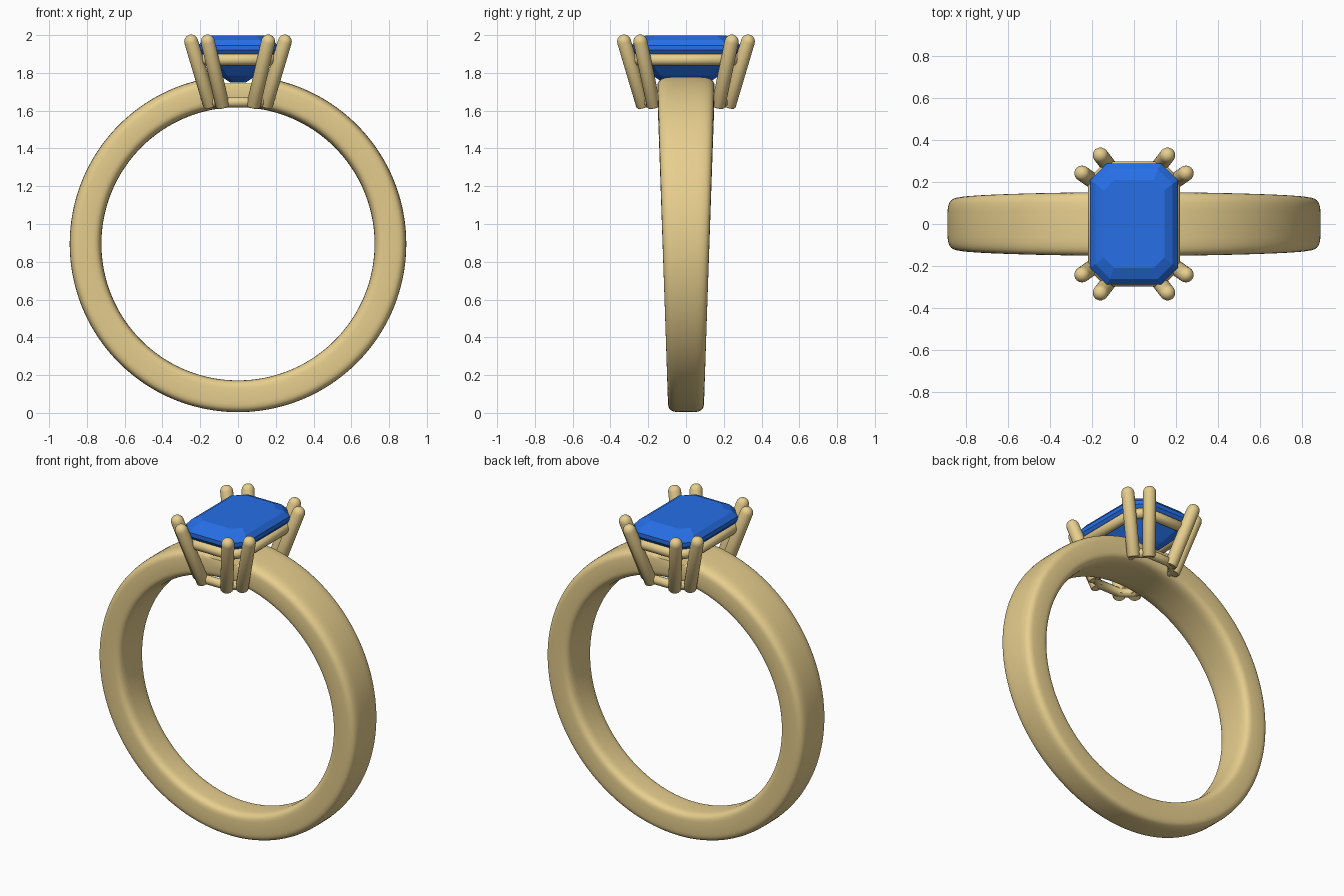
import bpy, bmesh
from math import sin, cos, pi, radians, copysign
from mathutils import Vector

if "Cube" in bpy.data.objects:
    bpy.data.objects.remove(bpy.data.objects["Cube"])


def material(name, color):
    m = bpy.data.materials.new(name)
    m.diffuse_color = color
    m.use_nodes = True
    m.node_tree.nodes["Principled BSDF"].inputs["Base Color"].default_value = m.diffuse_color
    return m


GOLD = material("gold", (0.80, 0.62, 0.27, 1))
BLUE = material("blue_gem", (0.02, 0.16, 0.80, 1))


def loft(name, rings, mat, closed=False, smooth=None):
    """Skin a list of point rings; cap the ends unless closed."""
    bm = bmesh.new()
    vr = [[bm.verts.new(p) for p in r] for r in rings]
    n = len(vr[0])
    pairs = list(zip(vr, vr[1:])) + ([(vr[-1], vr[0])] if closed else [])
    for a, b in pairs:
        for i in range(n):
            j = (i + 1) % n
            bm.faces.new((a[i], a[j], b[j], b[i]))
    if not closed:
        bm.faces.new(vr[0])
        bm.faces.new(vr[-1])
    bmesh.ops.recalc_face_normals(bm, faces=bm.faces[:])
    me = bpy.data.meshes.new(name)
    bm.to_mesh(me)
    bm.free()
    ob = bpy.data.objects.new(name, me)
    bpy.context.collection.objects.link(ob)
    me.materials.append(mat)
    if smooth:
        bpy.ops.object.select_all(action='DESELECT')
        ob.select_set(True)
        bpy.context.view_layer.objects.active = ob
        bpy.ops.object.shade_smooth_by_angle(angle=radians(smooth))
    return ob


def octagon(pa, pb, z):
    """Cut-corner rectangle through mirrored corner points pa and pb."""
    (ax, ay), (bx, by) = pa, pb
    return [Vector((x, y, z)) for x, y in (
        (ax, ay), (bx, by), (-bx, by), (-ax, ay),
        (-ax, -ay), (-bx, -by), (bx, -by), (ax, -ay))]


# Tapered band: rounded-rectangle section swept round, wider at the top
CZ, RM, HT = 0.895, 0.807, 0.084
rings = []
for i in range(192):
    a = 2 * pi * i / 192
    hw = 0.124 + 0.028 * sin(a)
    ring = []
    for k in range(40):
        t = 2 * pi * k / 40
        r = RM + HT * copysign(abs(cos(t)) ** 0.45, cos(t))
        y = hw * copysign(abs(sin(t)) ** 0.45, sin(t))
        x, z = r * cos(a), CZ + r * sin(a)
        if abs(x) < 0.11:          # flat seat under the gem
            z = min(z, 1.745)
        ring.append((x, y, z))
    rings.append(ring)
loft("band", rings, GOLD, closed=True, smooth=40)

# Emerald-cut gem: half width, half depth, corner cut, height
steps = [(0.04, 0.12, 0.02, 1.748), (0.095, 0.175, 0.04, 1.785),
         (0.16, 0.24, 0.06, 1.85), (0.21, 0.29, 0.08, 1.92),
         (0.21, 0.29, 0.08, 1.945), (0.185, 0.262, 0.07, 1.975),
         (0.145, 0.21, 0.05, 1.998)]
loft("gem", [octagon((w, d - c), (w - c, d), z) for w, d, c, z in steps], BLUE)


def prong(name, base, tip, r=0.037):
    base, tip = Vector(base), Vector(tip)
    axis = (tip - base).normalized()
    u = axis.cross(Vector((0, 1, 0))).normalized()
    v = axis.cross(u)
    length = (tip - base).length
    prof = [(0, r * 0.85), (0.008, r), (length, r)]
    prof += [(length + r * sin(radians(d)), r * cos(radians(d)))
             for d in (20, 40, 60, 75, 87)]
    loft(name, [[base + axis * h + (u * cos(t) + v * sin(t)) * q
                 for t in [2 * pi * k / 24 for k in range(24)]]
                for h, q in prof], GOLD, smooth=50)


# Four pairs of leaning prongs
for sx, px in ((1, "right"), (-1, "left")):
    for sy, py in ((1, "back"), (-1, "front")):
        prong(f"side_prong_{py}_{px}", (sx * 0.145, sy * 0.17, 1.62),
              (sx * 0.248, sy * 0.242, 1.966))
        prong(f"end_prong_{py}_{px}", (sx * 0.08, sy * 0.225, 1.62),
              (sx * 0.16, sy * 0.328, 1.966))


def rail(name, pa, pb, z, r):
    cu = bpy.data.curves.new(name, 'CURVE')
    cu.dimensions = '3D'
    cu.bevel_depth = r
    cu.bevel_resolution = 4
    sp = cu.splines.new('POLY')
    sp.points.add(7)
    for p, co in zip(sp.points, octagon(pa, pb, z)):
        p.co = (*co, 1)
    sp.use_cyclic_u = True
    cu.materials.append(GOLD)
    ob = bpy.data.objects.new(name, cu)
    bpy.context.collection.objects.link(ob)


# Basket rails joining the prongs
rail("upper_rail", (0.19, 0.2), (0.125, 0.27), 1.87, 0.031)
rail("lower_rail", (0.145, 0.17), (0.08, 0.222), 1.645, 0.027)
